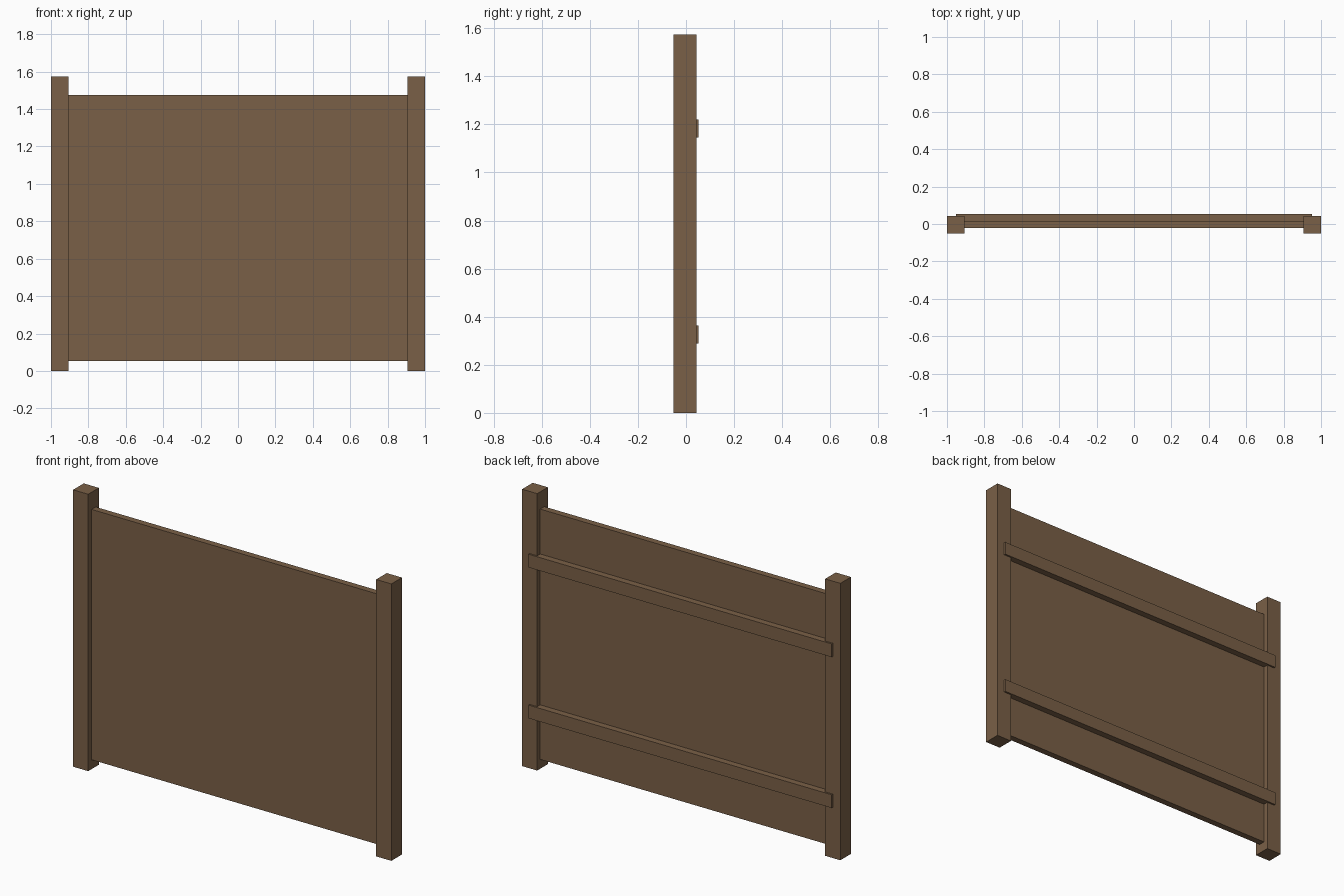
import bpy

if "Cube" in bpy.data.objects:
    bpy.data.objects.remove(bpy.data.objects["Cube"])

wood = bpy.data.materials.new("brown_wood")
wood.diffuse_color = (0.195, 0.117, 0.063, 1.0)
wood.use_nodes = True
wood.node_tree.nodes["Principled BSDF"].inputs["Base Color"].default_value = wood.diffuse_color


def box(name, lo, hi):
    """Box spanning two opposite corners."""
    centre = [(a + b) / 2 for a, b in zip(lo, hi)]
    bpy.ops.mesh.primitive_cube_add(size=1, location=centre)
    obj = bpy.context.object
    obj.name = name
    obj.scale = [b - a for a, b in zip(lo, hi)]
    bpy.ops.object.transform_apply(location=False, rotation=False, scale=True)
    obj.data.materials.append(wood)
    return obj


# Square end posts
box("left_post", (-1.0, -0.052, 0), (-0.905, 0.043, 1.573))
box("right_post", (0.905, -0.052, 0), (1.0, 0.043, 1.573))

# Flat panel between the posts
box("fence_panel", (-0.905, -0.021, 0.053), (0.905, 0.016, 1.475))

# Rails across the back, let into the posts
for name, z in (("lower_rail", 0.288), ("upper_rail", 1.145)):
    box(name, (-0.953, 0.016, z), (0.953, 0.053, z + 0.075))
